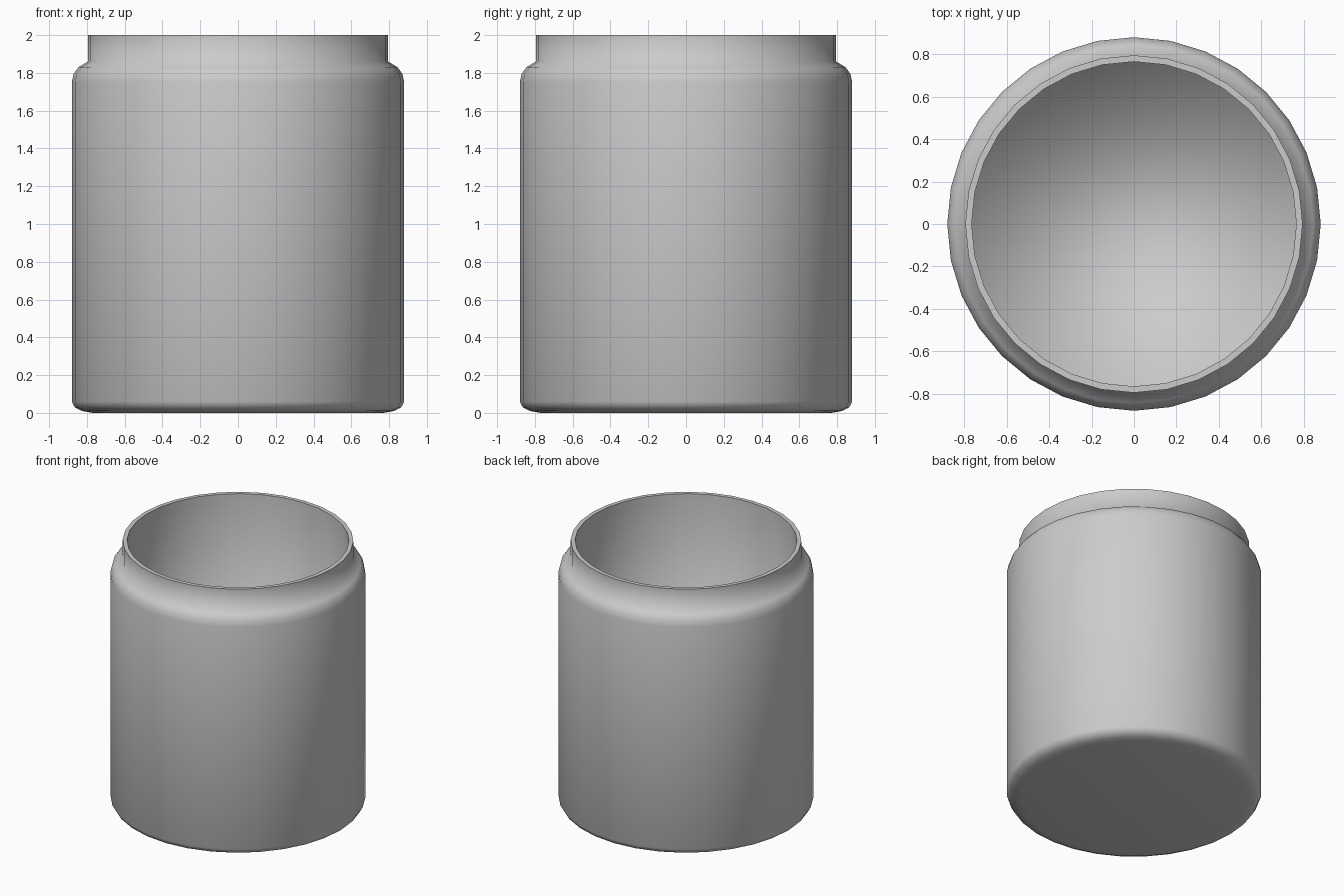
import bpy, bmesh
from mathutils import Matrix
from math import radians

if "Cube" in bpy.data.objects:
    bpy.data.objects.remove(bpy.data.objects["Cube"])

SIDES = 32

# Outer wall: base, rounded foot, body, shoulder, neck
outer = [(0.77, 0), (0.825, 0.01), (0.863, 0.028), (0.88, 0.06),
         (0.88, 1.75), (0.87, 1.795), (0.845, 1.83), (0.795, 1.86), (0.795, 2)]
# Inner wall: rim down to the floor
inner = [(0.765, 2), (0.765, 0.06)]

bm = bmesh.new()

def ring(r, z):
    return bmesh.ops.create_circle(bm, segments=SIDES, radius=r,
                                   matrix=Matrix.Translation((0, 0, z)))["verts"]

rings = [ring(r, z) for r, z in outer + inner]
for a, b in zip(rings, rings[1:]):
    for i in range(SIDES):
        j = (i + 1) % SIDES
        bm.faces.new((a[i], a[j], b[j], b[i]))

# Base and inner floor
bm.faces.new(rings[0])
bm.faces.new(rings[-1])
bmesh.ops.recalc_face_normals(bm, faces=bm.faces)

# Smooth shading with crisp edges only around the rim
for f in bm.faces:
    f.smooth = True
rim = set(rings[len(outer) - 1]) | set(rings[len(outer)])
for e in bm.edges:
    if all(v in rim for v in e.verts) and abs(e.calc_length()) > 0.05:
        e.smooth = False

mesh = bpy.data.meshes.new("jar")
bm.to_mesh(mesh)
bm.free()
jar = bpy.data.objects.new("jar", mesh)
bpy.context.collection.objects.link(jar)
